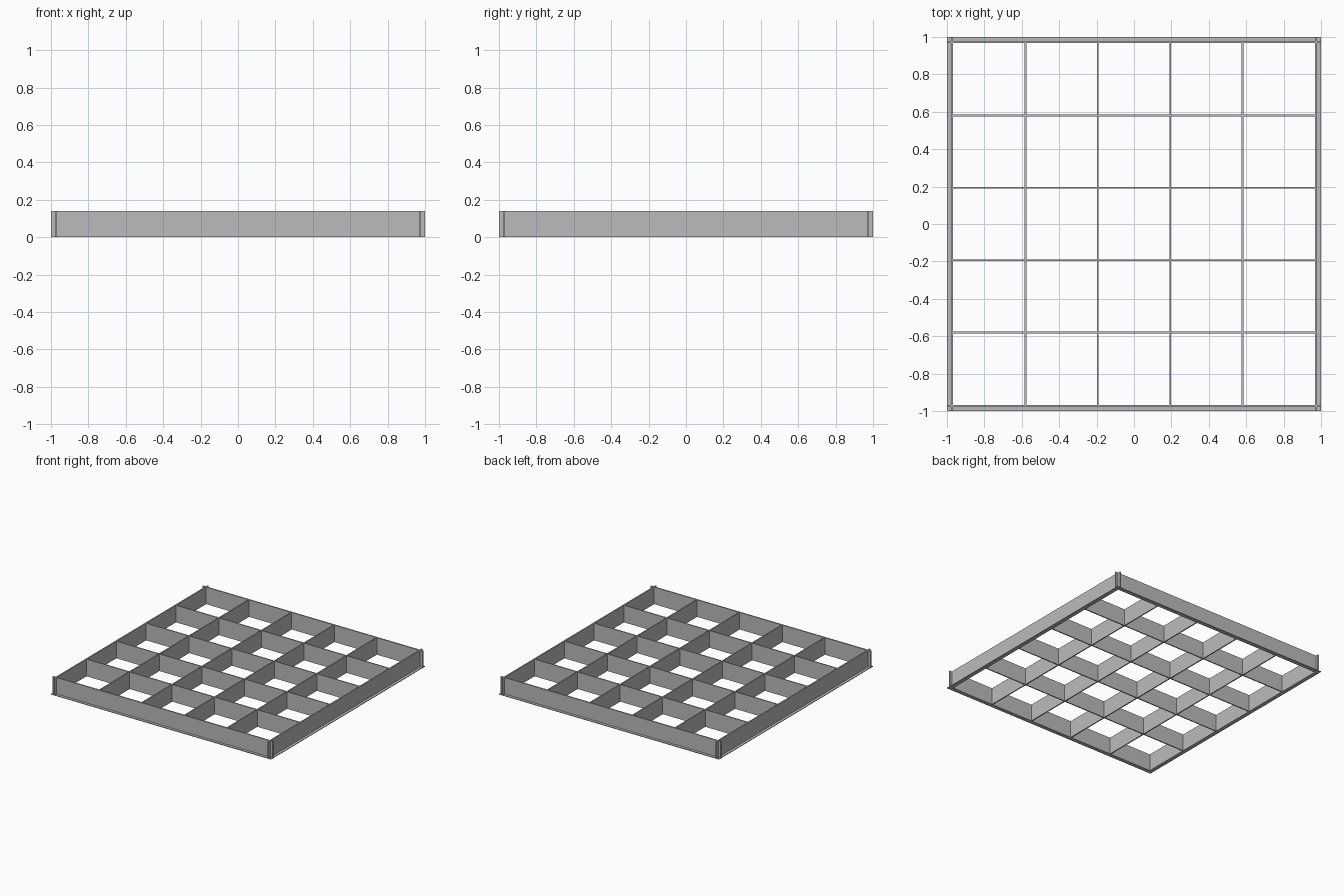
import bpy
import bmesh
from mathutils import Matrix

cube = bpy.data.objects.get("Cube")
if cube:
    bpy.data.objects.remove(cube, do_unlink=True)

HEIGHT = 0.14
WALL_IN, WALL_OUT = 0.967, 0.978
LIP = 0.005
BAR = 0.009
CELL = 2 * WALL_IN / 5

metal = bpy.data.materials.new("grey_metal")
metal.use_nodes = True
GREY = (0.5, 0.5, 0.5, 1)
metal.diffuse_color = GREY
metal.node_tree.nodes["Principled BSDF"].inputs["Base Color"].default_value = GREY


def box(name, low, high, turn=0):
    """Box between two corners, turned about z by quarter turns."""
    bm = bmesh.new()
    bmesh.ops.create_cube(bm, size=1)
    for v in bm.verts:
        v.co = [high[i] if v.co[i] > 0 else low[i] for i in range(3)]
    bmesh.ops.rotate(bm, verts=bm.verts, matrix=Matrix.Rotation(turn * 1.5707963, 3, 'Z'))
    mesh = bpy.data.meshes.new(name)
    bm.to_mesh(mesh)
    bm.free()
    mesh.materials.append(metal)
    obj = bpy.data.objects.new(name, mesh)
    bpy.context.collection.objects.link(obj)
    return obj


# Angle-section rim: crossing upright walls with a thin outward lip at the foot
for turn, side in enumerate(("front", "left", "back", "right")):
    box(side + "_wall", (-1, -WALL_OUT, 0), (1, -WALL_IN, HEIGHT), turn)
    box(side + "_lip", (-1, -1, 0), (1, -WALL_OUT, LIP), turn)

# Slats dividing the frame into five by five open cells
for i in range(4):
    c = (i - 1.5) * CELL
    for turn, kind in enumerate(("cross_slat", "long_slat")):
        box(f"{kind}_{i + 1}", (-WALL_IN, c - BAR / 2, 0),
            (WALL_IN, c + BAR / 2, HEIGHT), turn)
